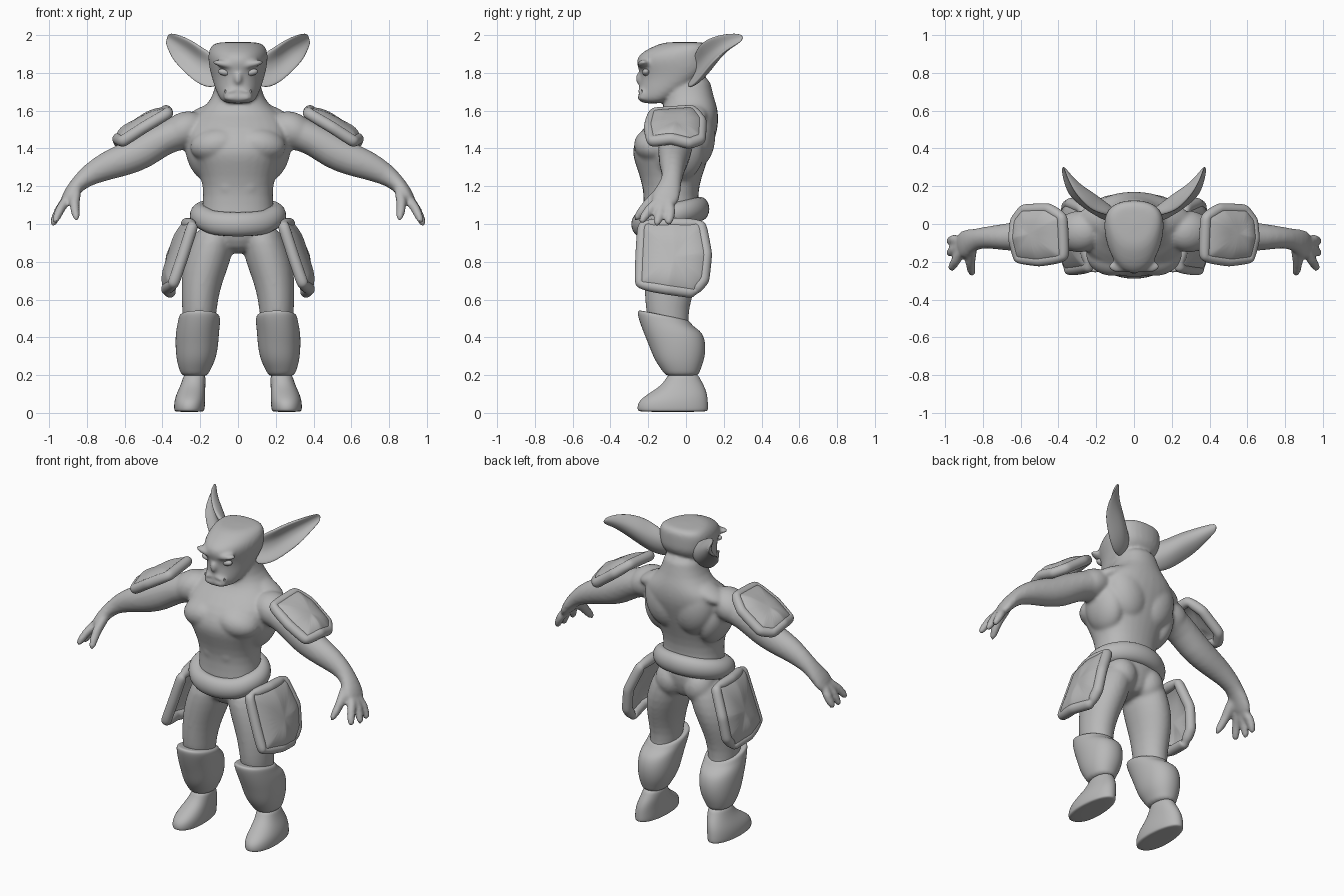
import bpy, bmesh, math
from mathutils import Vector, Matrix

if "Cube" in bpy.data.objects:
    bpy.data.objects.remove(bpy.data.objects["Cube"])

grey = bpy.data.materials.new("clay_grey")
grey.use_nodes = True
grey.diffuse_color = (.48, .48, .48, 1)
grey.node_tree.nodes["Principled BSDF"].inputs["Base Color"].default_value = (.48, .48, .48, 1)


def finish(name, bm, subdiv=2, mirror=True, solid=0):
    """Turn a bmesh into a smooth object, mirrored across x when asked."""
    bmesh.ops.recalc_face_normals(bm, faces=bm.faces)
    for f in bm.faces:
        f.smooth = True
    mesh = bpy.data.meshes.new(name)
    bm.to_mesh(mesh)
    bm.free()
    mesh.materials.append(grey)
    ob = bpy.data.objects.new(name, mesh)
    bpy.context.collection.objects.link(ob)
    if solid:
        m = ob.modifiers.new("thickness", "SOLIDIFY")
        m.thickness, m.offset = solid, 0
    if subdiv:
        m = ob.modifiers.new("rounding", "SUBSURF")
        m.levels = m.render_levels = subdiv
    if mirror:
        ob.modifiers.new("mirror", "MIRROR").use_mirror_merge = False
    return ob


def skin(bm, loops, closed=False):
    """Bridge vertex rings; cap the ends unless the rings form a closed loop."""
    rings = [[bm.verts.new(p) for p in loop] for loop in loops]
    n = len(rings[0])
    pairs = list(zip(rings, rings[1:])) + ([(rings[-1], rings[0])] if closed else [])
    for a, b in pairs:
        for i in range(n):
            bm.faces.new((a[i], a[(i + 1) % n], b[(i + 1) % n], b[i]))
    if not closed:
        bm.faces.new(rings[0])
        bm.faces.new(rings[-1])


def stack(bm, rows, taper=0, power=1, sides=16):
    """Horizontal rings given as (z, x centre, y centre, x radius, y radius)."""
    loops = []
    for z, cx, cy, rx, ry in rows:
        loop = []
        for i in range(sides):
            a = math.tau * i / sides
            c, s = [math.copysign(abs(v) ** power, v) for v in (math.cos(a), math.sin(a))]
            loop.append((cx + rx * c * (1 + taper * s), cy + ry * s, z))
        loops.append(loop)
    skin(bm, loops)


def limb(bm, path, closed=False, sides=10):
    """Rings across a path of (point, radius, depth radius)."""
    pts = [Vector(p[0]) for p in path]
    n = len(pts)
    loops = []
    for i, (_, r, d) in enumerate(path):
        nxt = pts[(i + 1) % n] if closed else pts[min(i + 1, n - 1)]
        prv = pts[i - 1] if closed else pts[max(i - 1, 0)]
        t = (nxt - prv).normalized()
        ref = Vector((1, 0, 0)) if abs(t.y) > .8 else Vector((0, 1, 0))
        u = t.cross(ref).normalized()
        v = u.cross(t)
        if closed and u.z + u.x < 0:
            u, v = -u, -v
        loops.append([pts[i] + u * r * math.cos(math.tau * k / sides)
                      + v * d * math.sin(math.tau * k / sides) for k in range(sides)])
    skin(bm, loops, closed)


def blob(bm, loc, size, tilt=0):
    m = Matrix.Translation(loc) @ Matrix.Rotation(tilt, 4, "Y") @ Matrix.Diagonal((*size, 1))
    bmesh.ops.create_uvsphere(bm, u_segments=16, v_segments=10, radius=1, matrix=m)


# Body: trunk, limbs and muscles fused into one skin
bm = bmesh.new()
stack(bm, [(.84, 0, -.06, .07, .10), (.91, 0, -.07, .16, .14), (1.0, 0, -.07, .21, .165),
           (1.1, 0, -.08, .19, .145), (1.2, 0, -.08, .185, .15), (1.3, 0, -.08, .22, .185),
           (1.37, 0, -.08, .255, .21), (1.43, 0, -.065, .275, .215), (1.51, 0, -.03, .285, .205),
           (1.58, 0, .015, .24, .16), (1.63, 0, .025, .165, .14), (1.7, 0, .01, .125, .13),
           (1.8, 0, 0, .12, .13)], power=.88)
for x, y, z, sx, sy, sz, tilt in [
        (.11, -.16, 1.42, .15, .12, .095, .15),        # chest
        (.1, .05, 1.47, .14, .11, .18, .2),            # shoulder blade
        (.19, -.04, 1.38, .09, .14, .16, .25),         # side muscle
        (.29, -.04, 1.495, .13, .115, .095, .5),       # shoulder
        (.15, .03, 1.585, .16, .09, .05, .35),         # neck slope
        (.05, -.2, 1.29, .055, .035, .05, 0), (.05, -.2, 1.2, .055, .03, .05, 0),  # belly
        (.1, .0, .94, .1, .1, .11, 0),                 # rump
        (.07, -.225, 1.846, .07, .035, .02, -.2),      # brow
        (0, -.235, 1.77, .025, .035, .04, 0),          # nose
        (.03, -.222, 1.705, .055, .035, .014, .25),    # upper lip
        (.03, -.222, 1.668, .05, .038, .02, 0)]:       # chin
    blob(bm, (x, y, z), (sx, sy, sz), tilt)
stack(bm, [(1.635, 0, -.18, .075, .07), (1.67, 0, -.165, .1, .09), (1.72, 0, -.12, .12, .13),
           (1.78, 0, -.07, .138, .17), (1.83, 0, -.065, .15, .195), (1.87, 0, -.07, .155, .2),
           (1.91, 0, -.055, .155, .185), (1.95, 0, -.015, .138, .14), (1.965, 0, -.005, .1, .1)],
      taper=.25, power=.85)
stack(bm, [(1.0, .11, -.07, .1, .14), (.9, .135, -.07, .12, .16), (.8, .165, -.07, .127, .16),
           (.7, .19, -.08, .112, .145), (.6, .203, -.095, .098, .125), (.5, .205, -.1, .09, .11),
           (.4, .21, -.07, .08, .1)])
limb(bm, [((.15, -.03, 1.5), .1, .11), ((.3, -.04, 1.49), .1, .11), ((.4, -.05, 1.45), .09, .1),
          ((.5, -.06, 1.385), .1, .095), ((.6, -.065, 1.34), .092, .085), ((.69, -.07, 1.31), .082, .075),
          ((.78, -.07, 1.265), .064, .06), ((.84, -.08, 1.22), .046, .058),
          ((.89, -.1, 1.16), .04, .08), ((.925, -.125, 1.1), .027, .08)])
for knuckle, tip in [((.955, -.07, 1.07), (.985, -.1, .985)), ((.955, -.135, 1.07), (.985, -.16, .98)),
                     ((.945, -.2, 1.08), (.975, -.245, .995))]:
    limb(bm, [((.89, -.11, 1.15), .03, .03), (knuckle, .028, .03), (tip, .021, .025)])
limb(bm, [((.845, -.1, 1.2), .034, .04), ((.875, -.2, 1.11), .03, .032), ((.85, -.28, 1.01), .022, .025)])
body = finish("body", bm, 1)
m = body.modifiers.new("fuse", "REMESH")
m.mode, m.voxel_size, m.use_smooth_shade = "VOXEL", .01, True
m = body.modifiers.new("soften", "SMOOTH")
m.factor, m.iterations = .5, 9

# Eyes
bm = bmesh.new()
blob(bm, (.072, -.212, 1.803), (.034, .02, .018), -.2)
finish("eyes", bm, 0)

# Tusks
bm = bmesh.new()
limb(bm, [((.06, -.22, 1.675), .01, .01), ((.066, -.235, 1.695), .008, .008), ((.07, -.235, 1.715), .002, .002)])
finish("tusks", bm, 1)

# Ears: cupped blades running from the temple to a swept-back tip
bm = bmesh.new()
cup = Vector((.04, -.045, .005))
loops = []
for top, low, depth in [((.09, .05, 1.88), (.09, -.0, 1.71), .5), ((.19, .08, 1.94), (.19, .06, 1.725), .9),
                        ((.24, .12, 1.975), (.275, .12, 1.805), .9), ((.3, .18, 2.0), (.335, .165, 1.865), .7),
                        ((.345, .25, 2.01), (.365, .23, 1.925), .4), ((.37, .305, 2.005), (.385, .3, 1.965), .1)]:
    a, b = Vector(top), Vector(low)
    mid = (a + b) / 2
    loops.append([a, a + cup * depth * .7, a.lerp(b, .3) - cup * depth * .1, mid - cup * depth * .2,
                  a.lerp(b, .7) - cup * depth * .1, b + cup * depth * .7, b,
                  a.lerp(b, .75) - cup * depth, mid - cup * depth * 1.2, a.lerp(b, .25) - cup * depth])
skin(bm, loops)
finish("ears", bm, 2)

# Belt, higher at the back
bm = bmesh.new()
ring = []
for i in range(24):
    a = math.tau * i / 24
    c, s = math.cos(a), math.sin(a)
    ring.append([((.2 + .062 * math.cos(b)) * c, -.083 + (.16 + .052 * math.cos(b)) * s,
                  1.045 + .035 * s + .068 * math.sin(b) - .012 * (s < -.7))
                 for b in [math.tau * k / 10 for k in range(10)]])
skin(bm, ring, closed=True)
finish("belt", bm, 1, mirror=False)


def panel(name, corners, bulge, rim):
    """Padded armour plate with firm corners and a rolled rim."""
    base = [Vector(p) for p in corners]
    mid = sum(base, Vector()) / len(base)
    bulge = Vector(bulge)
    pts = []
    for i, p in enumerate(base):
        pts += [p.lerp(base[i - 1], .2), p, p.lerp(base[(i + 1) % len(base)], .2)]
    bm = bmesh.new()
    levels = [[bm.verts.new(p.lerp(mid, k) + bulge * h) for p in pts]
              for k, h in ((0, 0), (.2, .45), (.55, .85))]
    n = len(pts)
    for a, b in zip(levels, levels[1:]):
        for i in range(n):
            bm.faces.new((a[i], a[(i + 1) % n], b[(i + 1) % n], b[i]))
    bm.faces.new(levels[-1])
    finish(name, bm, 2, solid=.03)
    bm = bmesh.new()
    limb(bm, [(p.lerp(mid, .04), rim, rim) for p in pts], closed=True, sides=8)
    finish(name + "_rim", bm, 2)


panel("shoulder_pads", [(.365, -.18, 1.59), (.375, .04, 1.605), (.45, .085, 1.545), (.585, .08, 1.445),
                        (.63, .02, 1.425), (.64, -.08, 1.45), (.615, -.185, 1.435), (.5, -.2, 1.51)],
      (.03, 0, .045), .034)
panel("thigh_guards", [(.235, -.235, 1.005), (.27, -.07, 1.01), (.265, .085, 1.005), (.335, .115, .84),
                       (.355, .1, .7), (.36, .04, .63), (.38, -.1, .65), (.345, -.25, .675),
                       (.295, -.245, .82)], (.055, 0, .01), .034)

# Shin guards with a raised knee lip at the front
bm = bmesh.new()
stack(bm, [(.19, .228, -.02, .066, .085), (.22, .23, -.025, .08, .1), (.28, .222, -.035, .106, .135),
           (.36, .218, -.045, .116, .155), (.43, .215, -.07, .117, .16), (.49, .205, -.11, .114, .15),
           (.52, .205, -.12, .11, .14), (.52, .205, -.12, .085, .11)], power=.92)
for v in bm.verts:
    if v.co.z > .44:
        v.co.z -= .2 * (v.co.y + .13)
finish("shin_guards", bm)

# Boots
bm = bmesh.new()
stack(bm, [(.005, .258, -.07, .074, .18), (.012, .258, -.07, .082, .192), (.06, .256, -.07, .084, .19),
           (.1, .25, -.045, .077, .16), (.14, .24, -.02, .068, .12), (.18, .232, -.015, .062, .092),
           (.21, .23, -.015, .055, .08)], taper=-.08, power=.92)
finish("boots", bm)
